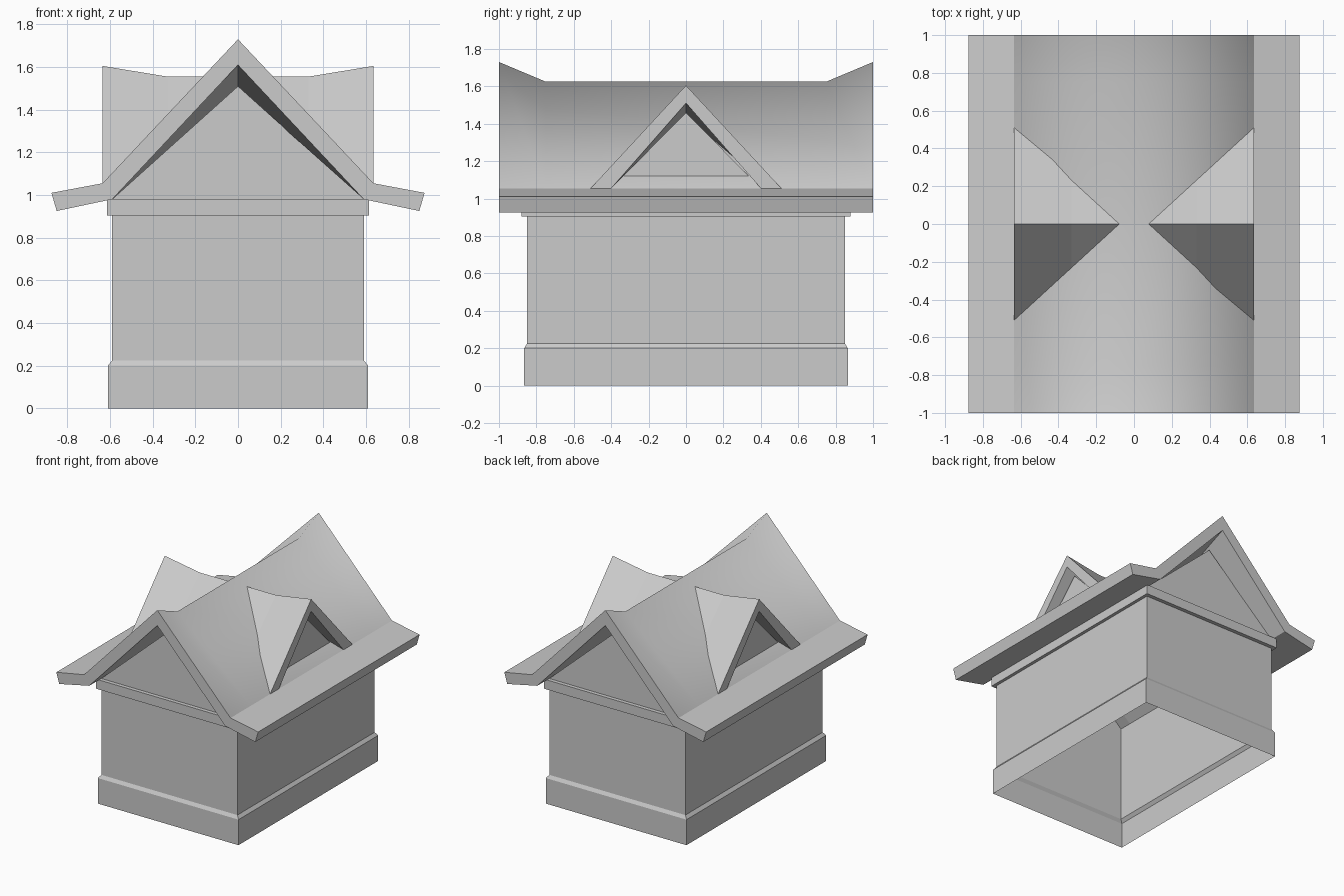
import bpy
import bmesh
from mathutils import Vector

cube = bpy.data.objects.get("Cube")
if cube:
    bpy.data.objects.remove(cube, do_unlink=True)

GREY = (0.6, 0.6, 0.6, 1.0)
grey = bpy.data.materials.new("plain_grey")
grey.use_nodes = True
grey.diffuse_color = GREY
grey.node_tree.nodes["Principled BSDF"].inputs["Base Color"].default_value = GREY


def finish(name, bm, recalc=True):
    if recalc:
        bmesh.ops.recalc_face_normals(bm, faces=bm.faces)
    mesh = bpy.data.meshes.new(name)
    bm.to_mesh(mesh)
    bm.free()
    mesh.materials.append(grey)
    obj = bpy.data.objects.new(name, mesh)
    bpy.context.collection.objects.link(obj)
    return obj


def bridge(bm, a, b):
    """Join two equal closed loops of vertices with quads."""
    n = len(a)
    return [bm.faces.new((a[i], a[(i + 1) % n], b[(i + 1) % n], b[i])) for i in range(n)]


def rect_rings(bm, steps):
    """Stack rectangular rings given as (half width, half depth, height)."""
    rings = [[bm.verts.new((sx * w, sy * d, z))
              for sx, sy in ((-1, -1), (1, -1), (1, 1), (-1, 1))] for w, d, z in steps]
    for a, b in zip(rings, rings[1:]):
        bridge(bm, a, b)
    return rings


def gabled_roof(name, half, length, bend, lift, along_x=False, smooth=False):
    """Sweep a mirrored roof section along its ridge, lifting the ridge at both ends."""
    section = half + [(-u, z) for u, z in reversed(half[1:-1])]
    bm = bmesh.new()
    rows = []
    for t, rise in ((-length, lift), (-bend, 0), (bend, 0), (length, lift)):
        row = []
        for u, z in section:
            top = z + rise if u == 0 else z
            row.append(bm.verts.new((t, u, top) if along_x else (u, t, top)))
        rows.append(row)
    for a, b in zip(rows, rows[1:]):
        quads = bridge(bm, a, b)
        # only the two upper slopes blend softly over the ridge
        quads[0].smooth = quads[-1].smooth = smooth
    bm.faces.new(rows[0])
    bm.faces.new(rows[-1])
    return finish(name, bm)


# Hollow walls with a stepped plinth and a gable at each end
bm = bmesh.new()
top = rect_rings(bm, [(0.61, 0.865, 0), (0.61, 0.865, 0.2),
                      (0.59, 0.85, 0.225), (0.59, 0.85, 0.98)])[-1]
for a, b in ((top[0], top[1]), (top[2], top[3])):
    apex = bm.verts.new((0, a.co.y, 1.51))
    bm.faces.new((a, b, apex))
finish("walls", bm)

# Band around the top of the walls
bm = bmesh.new()
rings = rect_rings(bm, [(0.59, 0.85, 0.905), (0.615, 0.88, 0.905),
                        (0.615, 0.88, 0.98), (0.59, 0.85, 0.98)])
bridge(bm, rings[-1], rings[0])
finish("cornice_band", bm)

# Main roof with kicked-out eaves
gabled_roof("main_roof",
            [(0, 1.625), (0.635, 1.055), (0.875, 1.01),
             (0.85, 0.925), (0.59, 0.98), (0, 1.505)],
            length=1.0, bend=0.75, lift=0.105, smooth=True)

# Cross roof forming the dormer on each side
gabled_roof("dormer_roof",
            [(0, 1.555), (0.51, 1.055), (0.40, 1.055), (0, 1.46)],
            length=0.635, bend=0.33, lift=0.05, along_x=True)

# Recessed gable wall in each dormer
for side, name in ((1, "left_dormer_gable"), (-1, "right_dormer_gable")):
    bm = bmesh.new()
    x = 0.563 * side
    corners = [Vector((x, -0.4 * side, 1.055)), Vector((x, 0.4 * side, 1.055)),
               Vector((x, 0, 1.46))]
    bm.faces.new([bm.verts.new(c) for c in corners])
    finish(name, bm, recalc=False)
